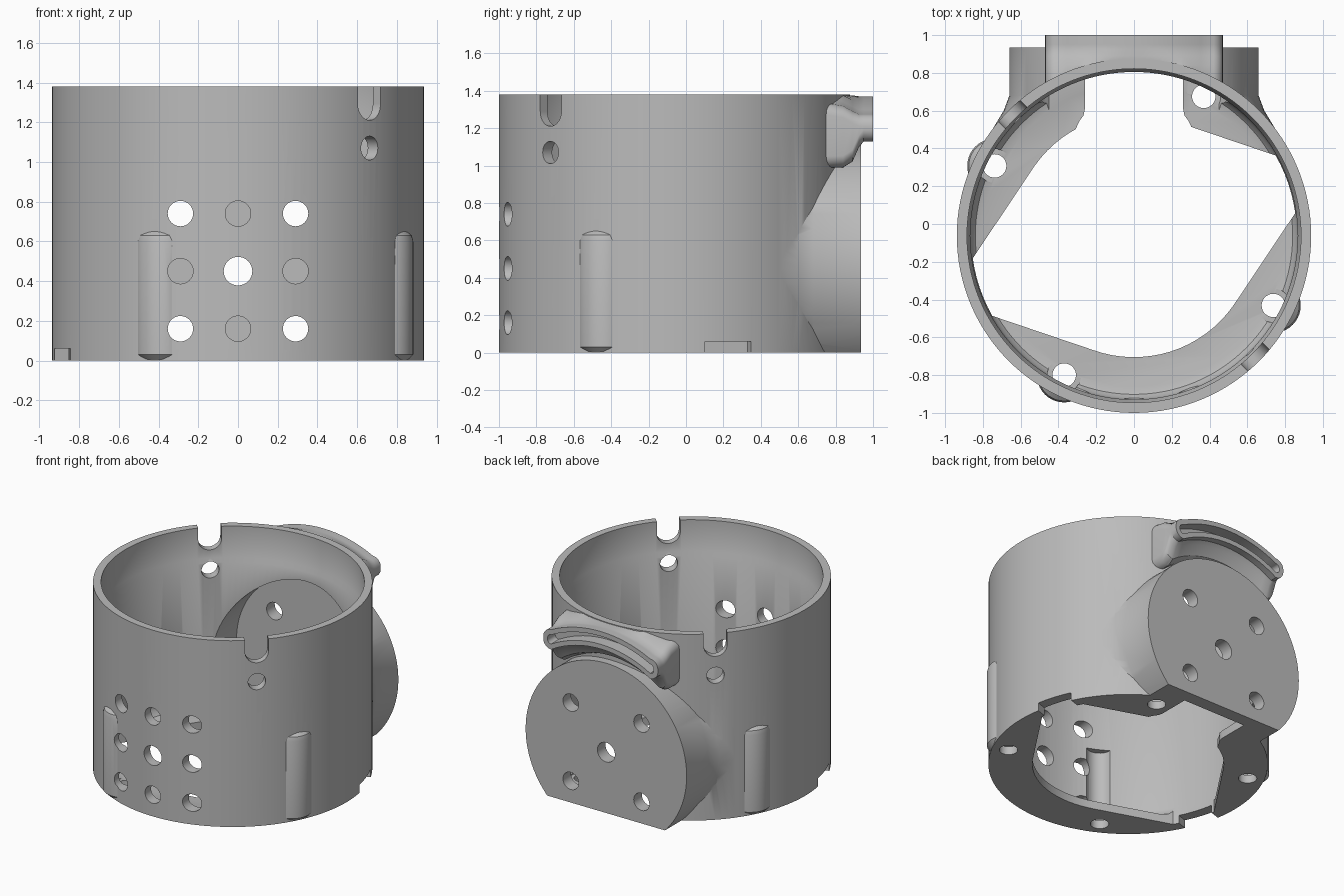
import bpy, bmesh
from math import sin, cos, pi, sqrt, radians
from mathutils import Vector

cube = bpy.data.objects.get("Cube")
if cube:
    bpy.data.objects.remove(cube, do_unlink=True)

CY = -0.062          # ring axis in y
HUB_Z = 0.45         # height of the back mount centre
WALL = 0.938
BORE = 0.867


def loft(name, loops):
    """Closed solid skinned through loops with equal point counts."""
    bm = bmesh.new()
    rows = [[bm.verts.new(p) for p in loop] for loop in loops]
    n = len(rows[0])
    for a, b in zip(rows, rows[1:]):
        for i in range(n):
            j = (i + 1) % n
            bm.faces.new((a[i], a[j], b[j], b[i]))
    bm.faces.new(rows[0])
    bm.faces.new(rows[-1])
    bmesh.ops.recalc_face_normals(bm, faces=bm.faces)
    mesh = bpy.data.meshes.new(name)
    bm.to_mesh(mesh)
    bm.free()
    obj = bpy.data.objects.new(name, mesh)
    bpy.context.collection.objects.link(obj)
    return obj


def lathe(name, x, y, profile, n=96):
    """Upright turned solid; profile is (radius, z)."""
    return loft(name, [[(x + r * cos(2 * pi * i / n), y + r * sin(2 * pi * i / n), z)
                        for i in range(n)] for r, z in profile])


def rod(name, start, end, r, n=32):
    """Straight cylinder between two points."""
    start, end = Vector(start), Vector(end)
    d = (end - start).normalized()
    u = d.orthogonal().normalized()
    v = d.cross(u)
    ring = [r * (cos(2 * pi * i / n) * u + sin(2 * pi * i / n) * v) for i in range(n)]
    return loft(name, [[p + q for q in ring] for p in (start, end)])


def prism(name, pts, z0, z1):
    return loft(name, [[(x, y, z) for x, y in pts] for z in (z0, z1)])


def polar(r, deg):
    return r * cos(radians(deg)), CY + r * sin(radians(deg))


def radial_box(name, deg, r0, r1, half, z0, z1):
    c, s = cos(radians(deg)), sin(radians(deg))
    pts = [(r * c - t * s, CY + r * s + t * c)
           for r, t in ((r0, -half), (r1, -half), (r1, half), (r0, half))]
    return prism(name, pts, z0, z1)


def arc_band(y, ri, ro, xmax, w, n=16):
    """Arched band around the mount centre with rounded ends."""
    x0 = xmax - w
    zt = lambda x: min(1.375, HUB_Z + sqrt(ro * ro - x * x))
    zb = lambda x: HUB_Z + sqrt(ri * ri - x * x)
    xs = [x0 * (2 * i / n - 1) for i in range(n + 1)]
    quarter = [radians(15 * k) for k in range(1, 7)]
    right = [(x0 + w * sin(a), zt(x0) - w + w * cos(a)) for a in quarter]
    right += [(x0 + w * cos(a), zb(x0) + w - w * sin(a)) for a in [0.04] + quarter[:-1]]
    pts = [(x, zt(x)) for x in xs] + right
    pts += [(x, zb(x)) for x in reversed(xs)]
    pts += [(-x, z) for x, z in reversed(right)]
    return [(x, y, z) for x, z in pts]


def disc_loop(y, r, floor=-9, n=96):
    return [(r * cos(2 * pi * i / n), y, max(floor, HUB_Z + r * sin(2 * pi * i / n)))
            for i in range(n)]


# Solid ring body
housing = lathe("housing", 0, CY, [(WALL, -0.1), (WALL, 1.38)], 128)
added, cutters = [], []

# Round back mount with a small flare into the wall
added.append(loft("back_mount", [disc_loop(y, r) for y, r in
             ((0.935, 0.66), (0.68, 0.66), (0.60, 0.69), (0.5, 0.75))]))

# Arched slot block flaring into the wall
added.append(loft("slot_block", [arc_band(y, ri, ro, 0.47, 0.065) for y, ri, ro in
             ((1.0, 0.79, 0.92), (0.95, 0.79, 0.92), (0.925, 0.765, 0.92),
              (0.89, 0.70, 0.935), (0.84, 0.675, 0.96), (0.6, 0.67, 1.0))]))

# Screw bosses bulging from the wall, with pockets and floor holes
for k in range(4):
    x, y = polar(0.825, 63.4 + 90 * k)
    added.append(lathe("screw_boss", x, y, [(0.115, 0.001), (0.145, 0.03), (0.145, 0.6),
                                            (0.137, 0.63), (0.11, 0.652)], 40))
    cutters.append(rod("boss_pocket", (x, y, 0.061), (x, y, 0.6), 0.09))
    cutters.append(rod("boss_hole", (x, y, -0.3), (x, y, 0.3), 0.062))

# Bore with a stepped lip near the top and a soft floor corner
cavity = lathe("bore", 0, CY, [(0.80, 0.06), (0.84, 0.072), (0.86, 0.098), (BORE, 0.13),
                               (BORE, 1.12), (0.884, 1.15), (0.884, 2)], 128)

# Recess behind the back mount
recess = loft("mount_recess", [disc_loop(y, 0.6, 0.062) for y in (0.3, 0.84)])

# Floor opening: two arcs joined by tangents to the wall
outline = []
for turn in (0, 180):
    outline += [polar(0.862, 8 + 21.5 * i / 6 + turn) for i in range(7)]
    outline += [polar(0.643, 70 + 75 * i / 16 + turn) for i in range(17)]
opening = prism("floor_opening", outline, -0.3, 0.2)
half = [(0.26, 0.838), (0.26, 0.61), (0.267, 0.575), (0.287, 0.548), (0.32, 0.48)]
back_slot = prism("floor_back_slot", half + [(-x, y) for x, y in reversed(half)], -0.3, 0.2)

base_trim = prism("base_trim", [(-2, -2), (2, -2), (2, 2), (-2, 2)], -1, 0)
cutters = [cavity, recess, opening, back_slot, base_trim] + cutters

# Wall notches at the base
for deg in (18, 198):
    cutters.append(radial_box("base_notch", deg, 0.78, 1.1, 0.13, -0.3, 0.06))

# Rim notches and the pin holes below them
for deg in (-45, 135):
    (ax, ay), (bx, by) = polar(0.7, deg), polar(1.15, deg)
    cutters.append(rod("rim_notch_round", (ax, ay, 1.29), (bx, by, 1.29), 0.08))
    cutters.append(radial_box("rim_notch", deg, 0.71, 1.14, 0.08, 1.29, 1.6))
    cutters.append(rod("pin_hole", (ax, ay, 1.07), (bx, by, 1.07), 0.06))

# Front hole grid and back mount holes
for i in (-1, 0, 1):
    for j in (-1, 0, 1):
        x, z = 0.29 * i, HUB_Z + 0.29 * j
        r = 0.072 if i == j == 0 else 0.064
        cutters.append(rod("front_hole", (x, -1.2, z), (x, -0.6, z), r))
        if abs(i) == abs(j):
            cutters.append(rod("mount_hole", (x, 0.7, z), (x, 1.2, z), r))

# Curved blind slot in the block face
cutters.append(loft("arc_slot", [arc_band(y, 0.825, 0.885, 0.435, 0.029) for y in (0.91, 1.1)]))

# Join and cut everything
for op, group in (("UNION", added), ("DIFFERENCE", cutters)):
    for obj in group:
        obj.hide_render = True
        mod = housing.modifiers.new(obj.name, "BOOLEAN")
        mod.operation, mod.solver, mod.object = op, "EXACT", obj
bpy.context.view_layer.update()
graph = bpy.context.evaluated_depsgraph_get()
result = bpy.data.meshes.new_from_object(housing.evaluated_get(graph))
housing.modifiers.clear()
housing.data = result
for obj in added + cutters:
    bpy.data.objects.remove(obj, do_unlink=True)

# Grey plastic
grey = bpy.data.materials.new("grey")
grey.use_nodes = True
colour = (0.5, 0.5, 0.5, 1)
grey.diffuse_color = colour
grey.node_tree.nodes["Principled BSDF"].inputs["Base Color"].default_value = colour
result.materials.clear()
result.materials.append(grey)

bpy.ops.object.select_all(action="DESELECT")
housing.select_set(True)
bpy.context.view_layer.objects.active = housing
bpy.ops.object.shade_smooth_by_angle(angle=radians(30))
